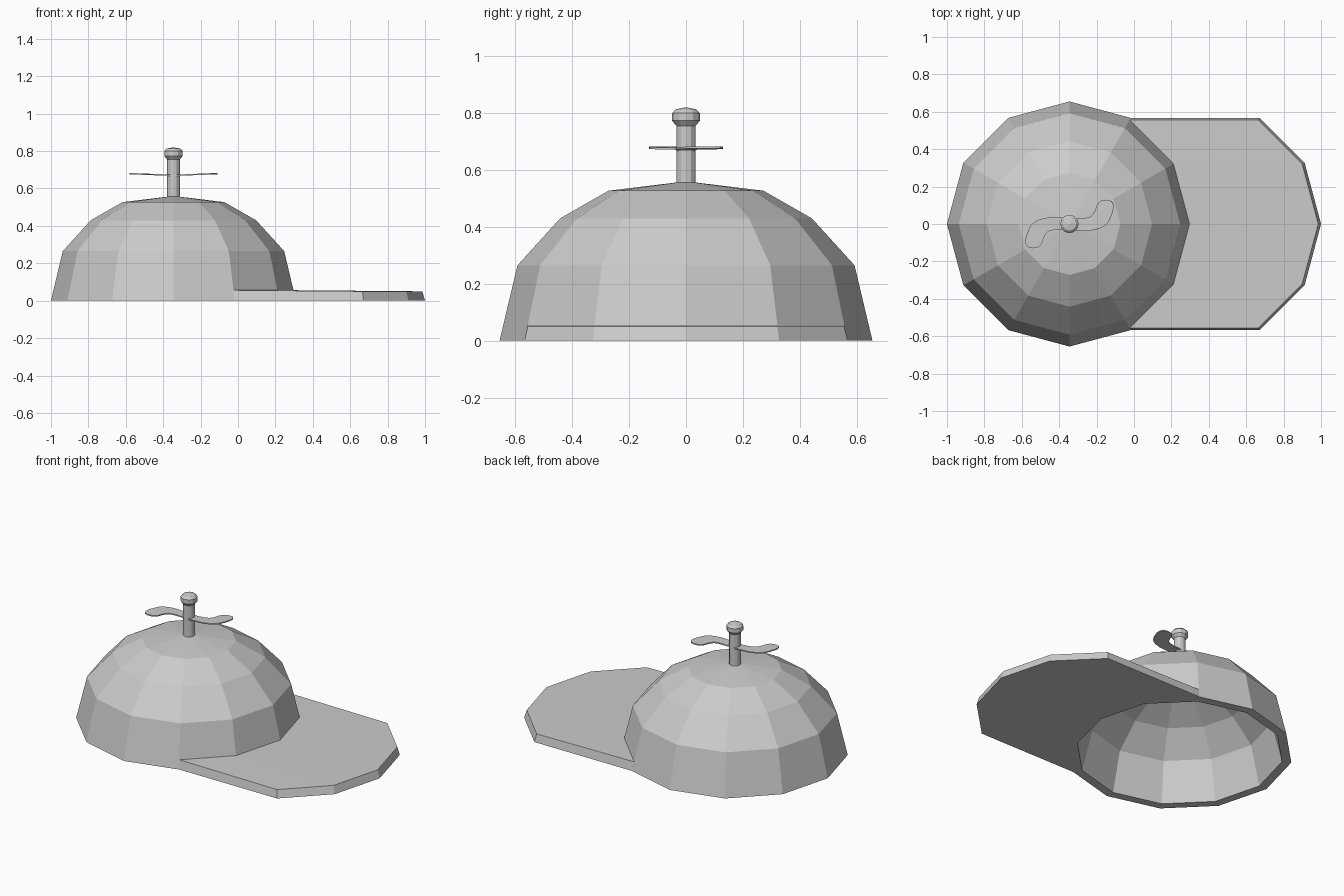
import bpy, bmesh, math
from mathutils import Vector

if "Cube" in bpy.data.objects:
    bpy.data.objects.remove(bpy.data.objects["Cube"])

CX = -0.345  # crown axis


def finish(name, bm):
    bmesh.ops.remove_doubles(bm, verts=bm.verts, dist=1e-5)
    bmesh.ops.recalc_face_normals(bm, faces=bm.faces)
    me = bpy.data.meshes.new(name)
    bm.to_mesh(me)
    bm.free()
    ob = bpy.data.objects.new(name, me)
    bpy.context.collection.objects.link(ob)
    return ob


def lathe(name, profile, sides=12):
    bm = bmesh.new()
    vs = [bm.verts.new((CX + r, 0, z)) for r, z in profile]
    edges = [bm.edges.new(p) for p in zip(vs, vs[1:] + vs[:1])
             if p[0].co.x - CX > 1e-6 or p[1].co.x - CX > 1e-6]
    bmesh.ops.spin(bm, geom=vs + edges, cent=(CX, 0, 0), axis=(0, 0, 1),
                   angle=math.tau, steps=sides, use_merge=False)
    bmesh.ops.remove_doubles(bm, verts=bm.verts, dist=1e-5)
    bmesh.ops.dissolve_degenerate(bm, edges=bm.edges, dist=1e-5)
    return finish(name, bm)


# Crown: hollow twelve-sided dome
lathe("crown", [(0.655, 0), (0.592, 0.265), (0.442, 0.43), (0.272, 0.527), (0, 0.56),
                (0, 0.505), (0.245, 0.475), (0.4, 0.39), (0.538, 0.25), (0.6, 0)])

# Brim: the five front corners of the crown swept forward
bm = bmesh.new()
rows = []
for deg in (60, 30, 0, -30, -60):
    c, s = math.cos(math.radians(deg)), math.sin(math.radians(deg))
    rows.append([bm.verts.new((CX + r * c + dx, r * s, z)) for r, dx, z in
                 ((0.642, 0, 0.056), (0.642, 0.688, 0.05), (0.655, 0.69, 0), (0.655, 0, 0))])
for a, b in zip(rows, rows[1:]):
    for i in range(3):
        bm.faces.new((a[i], a[i + 1], b[i + 1], b[i]))
for row in (rows[0], rows[-1]):
    bm.faces.new(row)
finish("brim", bm)

# Stem and its knob
lathe("stem", [(0, 0.54), (0.034, 0.54), (0.034, 0.76), (0, 0.76)])
lathe("knob", [(0, 0.755), (0.034, 0.755), (0.049, 0.773), (0.049, 0.8),
               (0.036, 0.813), (0, 0.82)])


# Propeller: two curved blades, half a turn apart
def smooth(pts, steps=5):
    p = [Vector(q) for q in pts]
    p = [2 * p[0] - p[1]] + p + [2 * p[-1] - p[-2]]
    out = []
    for a, b, c, d in zip(p, p[1:], p[2:], p[3:]):
        for k in range(steps):
            t = k / steps
            out.append(0.5 * (2 * b + (c - a) * t + (2 * a - 5 * b + 4 * c - d) * t * t
                              + (3 * b - a - 3 * c + d) * t ** 3))
    return out + [p[-2]]


upper = smooth([(0, 0.03), (0.06, 0.03), (0.112, 0.04), (0.136, 0.072),
                (0.148, 0.103), (0.168, 0.124), (0.2, 0.13)])
lower = smooth([(0, -0.033), (0.06, -0.034), (0.13, -0.032), (0.195, -0.005),
                (0.226, 0.05), (0.236, 0.095), (0.226, 0.122)])
bm = bmesh.new()
for sign in (1, -1):
    pairs = [[bm.verts.new((CX + sign * p.x, sign * p.y, 0.67 + 0.04 * p.x)) for p in pair]
             for pair in zip(upper, lower)]
    for a, b in zip(pairs, pairs[1:]):
        bm.faces.new((a[0], a[1], b[1], b[0]))
blades = finish("propeller", bm)
mod = blades.modifiers.new("thickness", 'SOLIDIFY')
mod.thickness = 0.007
mod.offset = 0
